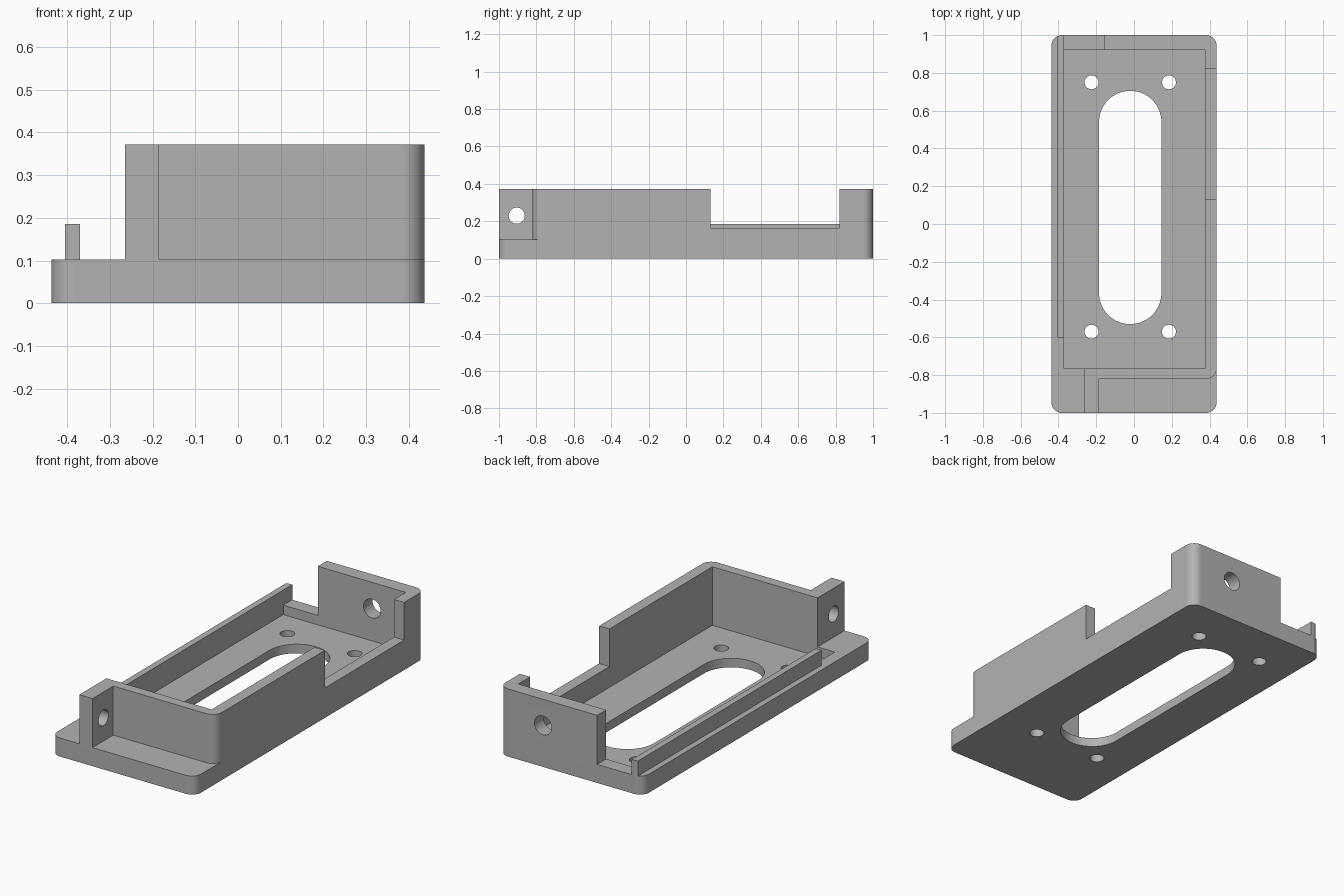
import bpy, bmesh, math
from mathutils import Matrix

cube = bpy.data.objects.get("Cube")
if cube:
    bpy.data.objects.remove(cube, do_unlink=True)

W, L, H = 0.437, 1.0, 0.372      # half width, half length, wall height
LEDGE, FLOOR, RAIL = 0.102, 0.05, 0.185
R = 0.055                        # corner radius
TOP = 0.6                        # cutters reach above the walls

grey = bpy.data.materials.new("plain grey")
grey.use_nodes = True
grey.diffuse_color = (0.45, 0.45, 0.45, 1)
grey.node_tree.nodes["Principled BSDF"].inputs["Base Color"].default_value = (0.45, 0.45, 0.45, 1)


def arc(cx, cy, r, start, end, steps=10):
    angles = [math.radians(start + (end - start) * i / steps) for i in range(steps + 1)]
    return [(cx + r * math.cos(a), cy + r * math.sin(a)) for a in angles]


def prism(name, outline, z0, z1):
    """Extrude a counter-clockwise outline from z0 to z1."""
    bm = bmesh.new()
    face = bm.faces.new([bm.verts.new((x, y, z0)) for x, y in outline])
    ext = bmesh.ops.extrude_face_region(bm, geom=[face])
    for v in ext["geom"]:
        if isinstance(v, bmesh.types.BMVert):
            v.co.z = z1
    bmesh.ops.recalc_face_normals(bm, faces=bm.faces)
    mesh = bpy.data.meshes.new(name)
    bm.to_mesh(mesh)
    bm.free()
    mesh.materials.append(grey)
    obj = bpy.data.objects.new(name, mesh)
    bpy.context.collection.objects.link(obj)
    return obj


cutters = []


def cut(name, outline, z0, z1=TOP):
    obj = prism(name, outline, z0, z1)
    obj.hide_render = True
    cutters.append(obj)
    return obj


def cut_box(name, x0, x1, y0, y1, z0):
    return cut(name, [(x0, y0), (x1, y0), (x1, y1), (x0, y1)], z0)


def cut_bore(name, centre, r, turn):
    """Round hole lying along a horizontal axis."""
    obj = cut(name, arc(0, 0, r, 0, 348.75, 31), -0.13, 0.13)
    obj.data.transform(Matrix.Translation(centre) @ turn)


# Solid block with rounded upright corners
cx, cy = W - R, L - R
outline = (arc(cx, cy, R, 0, 90) + arc(-cx, cy, R, 90, 180)
           + arc(-cx, -cy, R, 180, 270) + arc(cx, -cy, R, 270, 360))
tray = prism("tray", outline, 0, H)

# Inner pocket
cut_box("pocket", -0.37, 0.375, -0.765, 0.922, FLOOR)

# Open left side, leaving a low rail
cut_box("left_opening", -0.6, -0.265, -1.2, 1.2, RAIL)
cut_box("outer_ledge", -0.6, -0.405, -1.2, 1.2, LEDGE)
cut_box("inner_ledge", -0.37, -0.265, -1.2, 1.2, LEDGE)
cut_box("rail_front_end", -0.6, -0.265, -1.2, -0.6, LEDGE)
cut_box("back_opening", -0.37, -0.16, 0.8, 1.2, LEDGE)

# Front bay beside the post, with a rounded wall corner
bay = [(-0.185, -1.2), (0.6, -1.2), (0.6, -0.82 + R)]
bay += arc(cx, -0.82 + R, R, 0, -90) + [(-0.185, -0.82)]
cut("front_bay", bay, LEDGE)

# Notch in the right-hand wall
cut_box("side_notch", 0.3, 0.6, 0.13, 0.82, 0.165)

# Long slot and four screw holes through the floor
slot = arc(-0.02, 0.54, 0.165, 0, 180, 32) + arc(-0.02, -0.365, 0.165, 180, 360, 32)
cut("floor_slot", slot, -0.1)
for x in (-0.225, 0.185):
    for y in (-0.57, 0.75):
        cut("screw_hole", arc(x, y, 0.037, 0, 348.75, 31), -0.1)

# Cable holes in the front post and the back wall
cut_bore("post_hole", Matrix.Translation((-0.225, -0.905, 0.23)).translation, 0.043,
         Matrix.Rotation(math.pi / 2, 4, "Y"))
cut_bore("back_hole", Matrix.Translation((0.17, 0.96, 0.228)).translation, 0.052,
         Matrix.Rotation(math.pi / 2, 4, "X"))

# Carve the block, then drop the cutters
for c in cutters:
    mod = tray.modifiers.new(c.name, "BOOLEAN")
    mod.operation = "DIFFERENCE"
    mod.solver = "EXACT"
    mod.object = c
bpy.context.view_layer.update()
carved = bpy.data.meshes.new_from_object(
    tray.evaluated_get(bpy.context.evaluated_depsgraph_get()))
tray.modifiers.clear()
tray.data = carved
for c in cutters:
    bpy.data.objects.remove(c, do_unlink=True)

# Smooth round surfaces, crisp edges
bpy.ops.object.select_all(action="DESELECT")
tray.select_set(True)
bpy.context.view_layer.objects.active = tray
bpy.ops.object.shade_smooth_by_angle(angle=math.radians(30))
weighted = tray.modifiers.new("even_shading", "WEIGHTED_NORMAL")
weighted.keep_sharp = True
